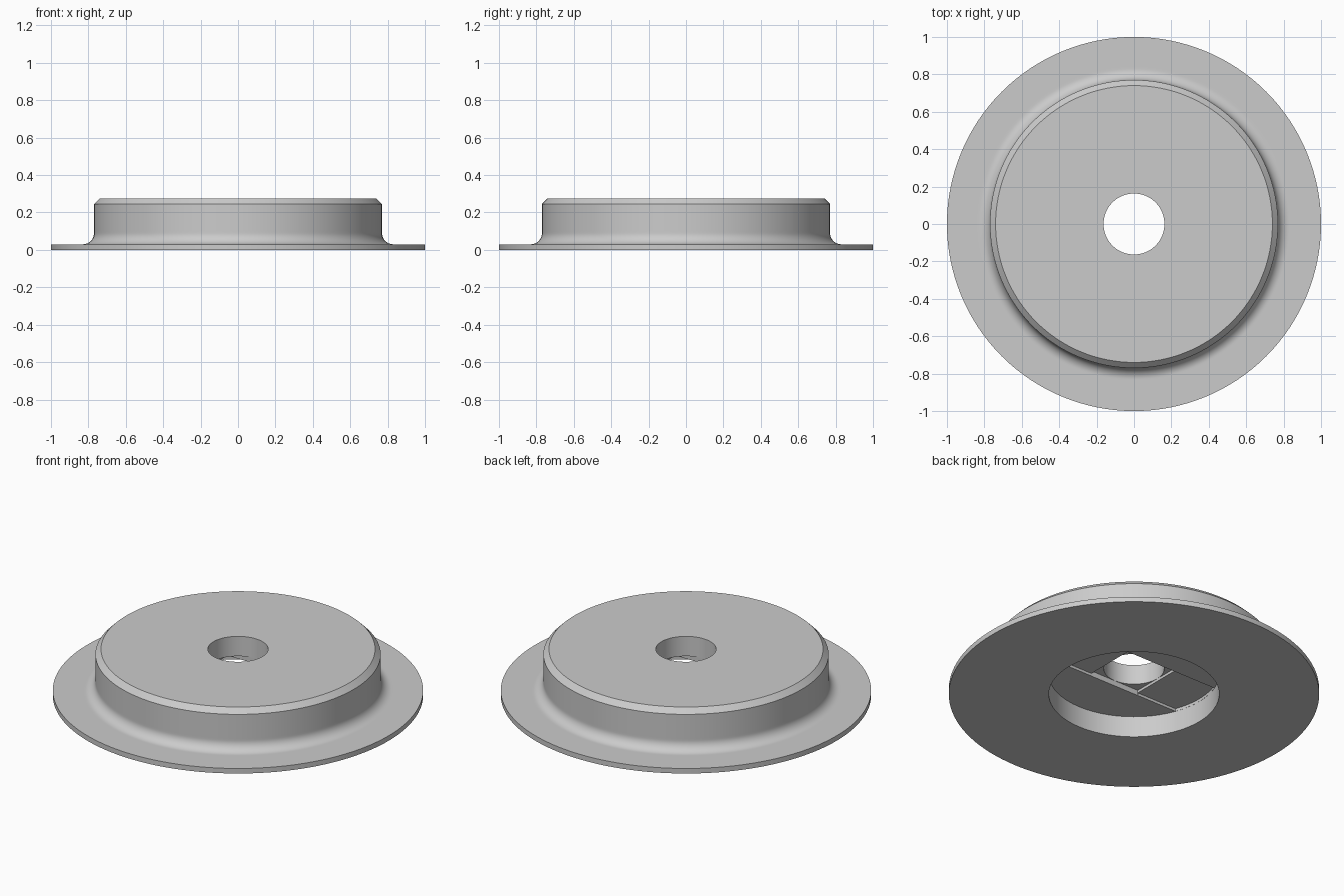
import bpy, bmesh, math

if "Cube" in bpy.data.objects:
    bpy.data.objects.remove(bpy.data.objects["Cube"])

SEG = 128
HOLE_R = 0.163      # centre bore
RECESS_R = 0.46     # round pocket underneath
RECESS_Z = 0.125    # pocket ceiling
STEP = 0.016        # height of each bridging step above the pocket

grey = bpy.data.materials.new("plain grey")
grey.diffuse_color = (0.6, 0.6, 0.6, 1)
grey.use_nodes = True
grey.node_tree.nodes["Principled BSDF"].inputs["Base Color"].default_value = grey.diffuse_color


def make_object(name, bm):
    bmesh.ops.recalc_face_normals(bm, faces=bm.faces)
    mesh = bpy.data.meshes.new(name)
    bm.to_mesh(mesh)
    bm.free()
    mesh.materials.append(grey)
    obj = bpy.data.objects.new(name, mesh)
    bpy.context.collection.objects.link(obj)
    return obj


def circle(r):
    return [(r * math.cos(2 * math.pi * i / SEG), r * math.sin(2 * math.pi * i / SEG))
            for i in range(SEG)]


def lathe(name, profile):
    """Closed solid from stacked rings of (radius, z)."""
    bm = bmesh.new()
    rings = [[bm.verts.new((x, y, z)) for x, y in circle(r)] for r, z in profile]
    for a, b in zip(rings, rings[1:]):
        for i in range(SEG):
            j = (i + 1) % SEG
            bm.faces.new((a[i], a[j], b[j], b[i]))
    bm.faces.new(rings[0])
    bm.faces.new(rings[-1])
    return make_object(name, bm)


def prism(name, outline, z0, z1):
    bm = bmesh.new()
    low = [bm.verts.new((x, y, z0)) for x, y in outline]
    high = [bm.verts.new((x, y, z1)) for x, y in outline]
    for i in range(len(outline)):
        j = (i + 1) % len(outline)
        bm.faces.new((low[i], low[j], high[j], high[i]))
    bm.faces.new(low)
    bm.faces.new(high)
    return make_object(name, bm)


# Flanged body: thin rim, rounded fillet, drum wall and chamfered top
F = 0.06
fillet = [(0.77 + F - F * math.sin(t), 0.03 + F - F * math.cos(t))
          for t in (math.pi / 2 * i / 12 for i in range(13))]
body = lathe("flanged_disc", [(1, 0), (1, 0.03), (0.84, 0.03)] + fillet
             + [(0.77, 0.10), (0.77, 0.245), (0.74, 0.275)])

# Slot outline: pocket circle limited to the bore width
r = RECESS_R - 0.001
xc = math.sqrt(r * r - HOLE_R ** 2)
arc = math.asin(HOLE_R / r)
right = [(r * math.cos(t), r * math.sin(t)) for t in (arc * k / 8 for k in range(-8, 9))]
slot = right + [(-x, -y) for x, y in right]
h = HOLE_R + 0.0005
square = [(-h, -h), (h, -h), (h, h), (-h, h)]

# Pocket, slot, square step and bore, cut one after another
cutters = [
    prism("pocket_cutter", circle(RECESS_R), -0.1, RECESS_Z),
    prism("slot_cutter", slot, 0.08, RECESS_Z + STEP),
    prism("square_cutter", square, 0.10, RECESS_Z + 2 * STEP),
    prism("bore_cutter", circle(HOLE_R), 0.06, 0.5),
]
bpy.context.view_layer.objects.active = body
for cutter in cutters:
    mod = body.modifiers.new(cutter.name, 'BOOLEAN')
    mod.operation = 'DIFFERENCE'
    mod.solver = 'EXACT'
    mod.object = cutter
    bpy.ops.object.modifier_apply(modifier=mod.name)
    bpy.data.objects.remove(cutter)

# Smooth the round walls, keep the machined edges sharp
bpy.ops.object.select_all(action='DESELECT')
body.select_set(True)
bpy.ops.object.shade_smooth_by_angle(angle=math.radians(25))
